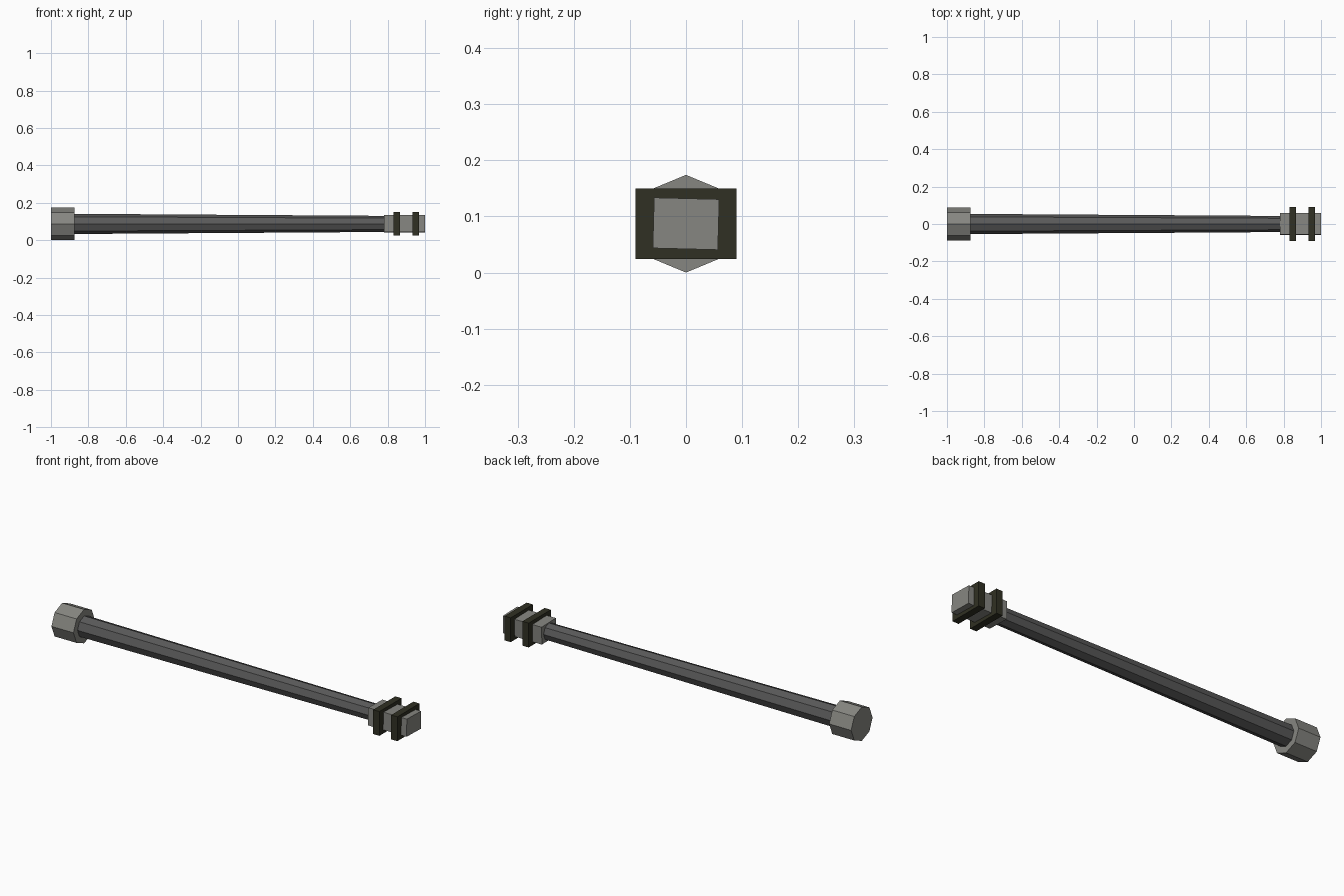
import bpy, bmesh, math
from mathutils import Matrix

if "Cube" in bpy.data.objects:
    bpy.data.objects.remove(bpy.data.objects["Cube"])

AXIS_Z = 0.087  # height of the shaft axis


def material(name, rgb):
    m = bpy.data.materials.new(name)
    m.diffuse_color = (*rgb, 1)
    m.use_nodes = True
    m.node_tree.nodes["Principled BSDF"].inputs["Base Color"].default_value = m.diffuse_color
    return m


light_grey = material("light grey", (0.24, 0.24, 0.22))
dark_grey = material("dark grey", (0.1, 0.1, 0.1))
dark_olive = material("dark olive", (0.03, 0.03, 0.017))


def finish(name, bm, mat):
    bmesh.ops.recalc_face_normals(bm, faces=bm.faces)
    mesh = bpy.data.meshes.new(name)
    bm.to_mesh(mesh)
    bm.free()
    mesh.materials.append(mat)
    obj = bpy.data.objects.new(name, mesh)
    bpy.context.collection.objects.link(obj)
    return obj


def octagon_bar(name, x0, x1, r0, r1, mat):
    """Eight-sided bar along x with a corner at the top."""
    bm = bmesh.new()
    place = (Matrix.Translation(((x0 + x1) / 2, 0, AXIS_Z))
             @ Matrix.Rotation(math.pi / 2, 4, 'Y'))
    bmesh.ops.create_cone(bm, cap_ends=True, segments=8, radius1=r0,
                          radius2=r1, depth=x1 - x0, matrix=place)
    return finish(name, bm, mat)


def box(name, x0, x1, width, height, mat, tilt=0):
    bm = bmesh.new()
    place = (Matrix.Translation(((x0 + x1) / 2, 0, AXIS_Z))
             @ Matrix.Rotation(math.radians(tilt), 4, 'X')
             @ Matrix.Diagonal((x1 - x0, width, height, 1)))
    bmesh.ops.create_cube(bm, size=1, matrix=place)
    return finish(name, bm, mat)


# Pommel and tapering shaft
octagon_bar("end_cap", -1.0, -0.875, 0.087, 0.087, light_grey)
octagon_bar("shaft", -0.88, 0.79, 0.054, 0.043, dark_grey)

# Slightly twisted block with two collar plates
box("head_block", 0.78, 1.0, 0.116, 0.09, light_grey, tilt=-1.5)
for i, x in enumerate((0.832, 0.934)):
    box(f"collar_plate_{i + 1}", x, x + 0.035, 0.18, 0.125, dark_olive)
